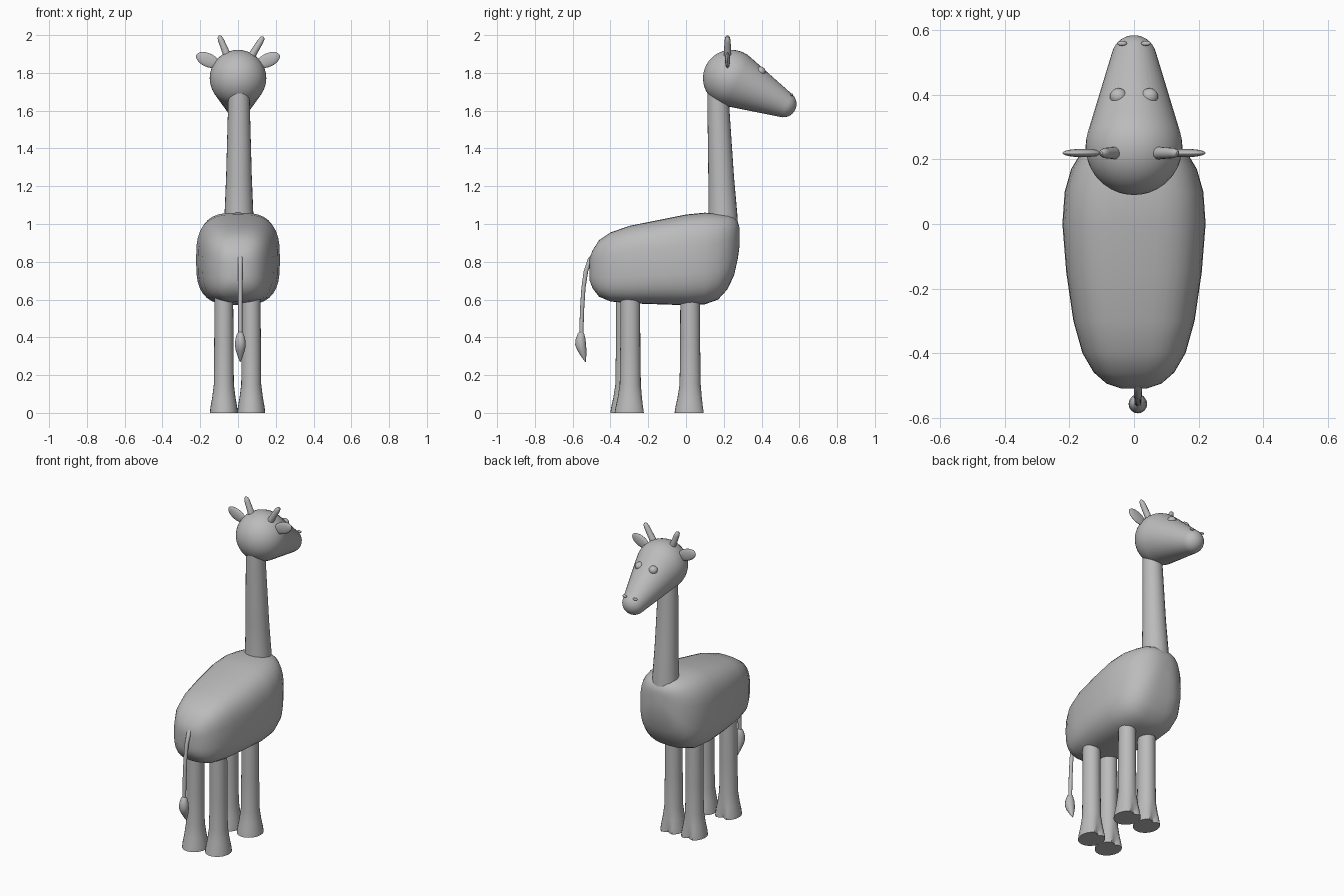
import bpy, bmesh, math
from mathutils import Vector

if "Cube" in bpy.data.objects:
    bpy.data.objects.remove(bpy.data.objects["Cube"])

X, Y, Z = Vector((1, 0, 0)), Vector((0, 1, 0)), Vector((0, 0, 1))

clay = bpy.data.materials.new("plain_grey")
clay.use_nodes = True
clay.diffuse_color = (0.5, 0.5, 0.5, 1)
clay.node_tree.nodes["Principled BSDF"].inputs["Base Color"].default_value = (0.5, 0.5, 0.5, 1)


def finish(name, bm):
    bmesh.ops.recalc_face_normals(bm, faces=bm.faces)
    mesh = bpy.data.meshes.new(name)
    bm.to_mesh(mesh)
    bm.free()
    mesh.materials.append(clay)
    obj = bpy.data.objects.new(name, mesh)
    bpy.context.collection.objects.link(obj)
    bpy.ops.object.select_all(action='DESELECT')
    obj.select_set(True)
    bpy.context.view_layer.objects.active = obj
    bpy.ops.object.shade_smooth_by_angle(angle=math.radians(45))
    return obj


def tube(name, sections, u=X, v=Y, n=24, power=2, shape=None):
    """Loft superellipse sections given as (centre, half size on u, half size on v)."""
    bm = bmesh.new()
    rings = []
    for centre, a, b in sections:
        ring = []
        for i in range(n):
            t = math.tau * i / n
            c, s = math.cos(t), math.sin(t)
            cu = math.copysign(abs(c) ** (2 / power), c)
            sv = math.copysign(abs(s) ** (2 / power), s)
            ring.append(bm.verts.new(Vector(centre) + u * a * cu + v * b * sv))
        rings.append(ring)
    for r, q in zip(rings, rings[1:]):
        for i in range(n):
            j = (i + 1) % n
            bm.faces.new((r[i], r[j], q[j], q[i]))
    bm.faces.new(rings[0])
    bm.faces.new(rings[-1])
    if shape:
        for vert in bm.verts:
            shape(vert.co)
    return finish(name, bm)


def ellipsoid(name, centre, size, rotation=(0, 0, 0)):
    bm = bmesh.new()
    bmesh.ops.create_uvsphere(bm, u_segments=24, v_segments=14, radius=1)
    obj = finish(name, bm)
    obj.location, obj.scale, obj.rotation_euler = centre, size, rotation
    return obj


# Body: y, half width, underside, back
body = [(-.51, .04, .70, .82), (-.495, .085, .66, .86), (-.46, .125, .615, .915),
        (-.40, .16, .59, .955), (-.30, .188, .58, .99), (-.15, .21, .575, 1.02),
        (0, .222, .57, 1.05), (.1, .215, .575, 1.06), (.17, .195, .60, 1.055),
        (.22, .165, .655, 1.05), (.255, .125, .73, 1.035), (.275, .08, .82, 1.01),
        (.283, .04, .88, .98)]
tube("body", [((0, y, (lo + hi) / 2), w, (hi - lo) / 2) for y, w, lo, hi in body],
     X, Z, n=36, power=3)

# Neck: z, y, radius
tube("neck", [((.005, y, z), r, r) for z, y, r in
              [(.95, .193, .085), (1.06, .195, .076), (1.25, .186, .068),
               (1.65, .17, .057), (1.75, .17, .055)]])

# Head: a large and a small ball joined by a tapering muzzle
skull, nose = Vector((0, .24, 1.772)), Vector((0, .515, 1.635))
big, small = .15, .07
axis = (nose - skull).normalized()
tangent = math.acos((big - small) / (nose - skull).length)
head = []
for k in range(15):
    a = math.pi - .01 - (math.pi - .01 - tangent) * k / 14
    head.append((skull + axis * big * math.cos(a), big * math.sin(a), big * math.sin(a)))
for k in range(10):
    a = tangent + (.01 - tangent) * k / 9
    head.append((nose + axis * small * math.cos(a), small * math.sin(a), small * math.sin(a)))
tube("head", head, X, axis.cross(X), n=36)

# Eyes, nostrils and ears
for side, s in (("left", 1), ("right", -1)):
    ellipsoid(side + "_eye", (.048 * s, .395, 1.808), (.027, .026, .025))
    ellipsoid(side + "_nostril", (.037 * s, .56, 1.684), (.015, .008, .007),
              (math.radians(-40), 0, 0))
    ellipsoid(side + "_ear", (.16 * s, .22, 1.868), (.066, .013, .036),
              (0, math.radians(-24) * s, 0))

# Horns
for name, base, tip in (("left_horn", (.06, .22, 1.87), (.13, .22, 1.985)),
                        ("right_horn", (-.048, .22, 1.87), (-.097, .22, 1.99))):
    base, tip = Vector(base), Vector(tip)
    along = (tip - base).normalized()
    tube(name, [(base, .021, .021), (base.lerp(tip, .85), .016, .016),
                (tip, .012, .012), (tip + along * .008, .004, .004)],
         Y.cross(along), Y, n=16)


# Legs with flared, cloven feet
def leg(name, x, y):
    def cleave(co):
        off = abs(co.x - x)
        if co.z < .1 and off < .035 and co.y > y:
            co.y -= .028 * (1 - co.z / .1) * (1 - off / .035)
    rings = [(0, .074, .083), (.03, .071, .078), (.08, .062, .067), (.15, .053, .056),
             (.35, .051, .053), (.7, .049, .052)]
    tube(name, [((x, y, z), a, b) for z, a, b in rings], shape=cleave)


leg("front_left_leg", .07, .022)
leg("front_right_leg", -.075, .022)
leg("rear_left_leg", .07, -.295)
leg("rear_right_leg", -.075, -.318)

# Tail and tuft: y, z, radius
for name, path in (
        ("tail", [(-.47, .85, .013), (-.505, .82, .013), (-.53, .75, .012),
                  (-.543, .66, .011), (-.55, .55, .011), (-.555, .40, .011)]),
        ("tail_tuft", [(-.555, .43, .008), (-.556, .42, .017), (-.558, .39, .026),
                       (-.558, .36, .029), (-.551, .33, .024), (-.542, .30, .014),
                       (-.532, .27, .002)])):
    tube(name, [((.012, y, z), r, r) for y, z, r in path], n=16)
